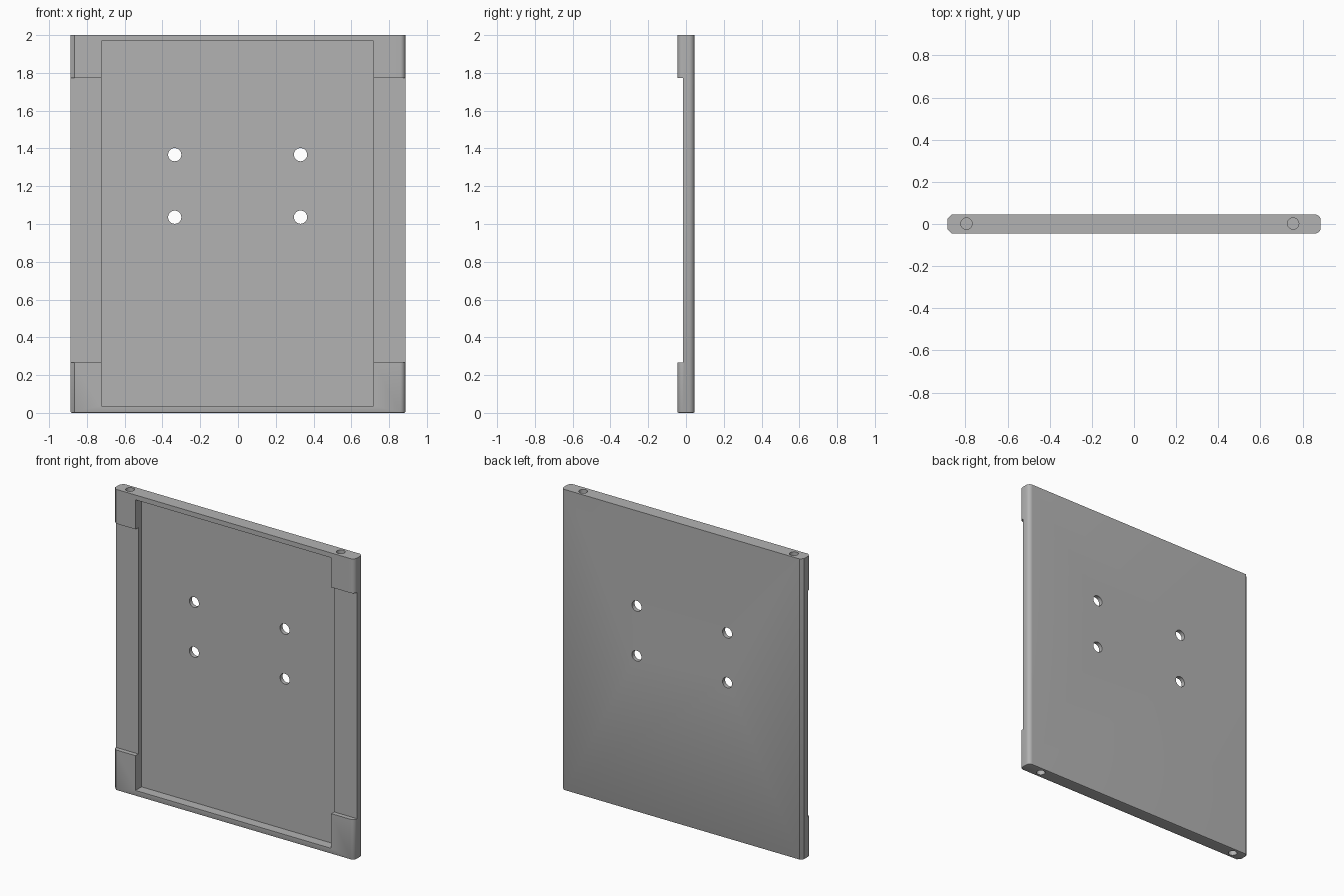
import bpy, bmesh, math

cube = bpy.data.objects.get("Cube")
if cube:
    bpy.data.objects.remove(cube, do_unlink=True)

W, D, H = 0.886, 0.045, 2.0          # half width, half depth, height
CHAMFER, FILLET = 0.02, 0.028
POCKET = (-0.722, 0.717)
RAIL_Z = (0.268, 1.772)

grey = bpy.data.materials.new("plain grey")
grey.use_nodes = True
grey.diffuse_color = (0.45, 0.45, 0.45, 1)
grey.node_tree.nodes["Principled BSDF"].inputs["Base Color"].default_value = (0.45, 0.45, 0.45, 1)


def add_object(name, bm):
    bmesh.ops.recalc_face_normals(bm, faces=bm.faces)
    mesh = bpy.data.meshes.new(name)
    bm.to_mesh(mesh)
    bm.free()
    mesh.materials.append(grey)
    obj = bpy.data.objects.new(name, mesh)
    bpy.context.collection.objects.link(obj)
    return obj


def cut(target, name, bm):
    """Subtract a shape from the target and discard the cutter."""
    cutter = add_object(name, bm)
    cutter.hide_render = True
    mod = target.modifiers.new(name, "BOOLEAN")
    mod.operation, mod.solver, mod.object = "DIFFERENCE", "EXACT", cutter
    bpy.context.view_layer.objects.active = target
    bpy.ops.object.modifier_apply(modifier=mod.name)
    bpy.data.objects.remove(cutter, do_unlink=True)


def box(x, y, z):
    bm = bmesh.new()
    bmesh.ops.create_cube(bm, size=1)
    for v in bm.verts:
        v.co = [r[0] if c < 0 else r[1] for c, r in zip(v.co, (x, y, z))]
    return bm


def rod(centre, radius, length, along_y=False):
    bm = bmesh.new()
    bmesh.ops.create_cone(bm, cap_ends=True, segments=32, radius1=radius,
                          radius2=radius, depth=length)
    for v in bm.verts:
        x, y, z = v.co
        if along_y:
            y, z = -z, y
        v.co = (x + centre[0], y + centre[1], z + centre[2])
    return bm


# Panel: chamfered on one long edge, rounded on the other
arc = [(W - FILLET + FILLET * math.sin(a), D - FILLET + FILLET * math.cos(a))
       for a in (math.pi / 2 * i / 8 for i in range(9))]
back = [(-W, D - CHAMFER), (-W + CHAMFER, D)] + arc
profile = back + [(x, -y) for x, y in reversed(back)]
bm = bmesh.new()
base = bm.faces.new([bm.verts.new((x, y, 0)) for x, y in profile])
ext = bmesh.ops.extrude_face_region(bm, geom=[base])
for v in ext["geom"]:
    if isinstance(v, bmesh.types.BMVert):
        v.co.z = H
# Softened bottom rim
rim = [e for e in bm.edges if all(v.co.z < 0.001 for v in e.verts)]
bmesh.ops.bevel(bm, geom=rim, offset=0.006, segments=2, profile=0.5, affect="EDGES")
panel = add_object("tray_panel", bm)

# Front pocket and the lowered side rails between the corner blocks
cut(panel, "pocket", box(POCKET, (-0.1, 0.018), (0.037, 1.968)))
cut(panel, "left_rail", box((POCKET[1] - 0.05, 1), (-0.1, -0.015), RAIL_Z))
cut(panel, "right_rail", box((-1, POCKET[0] + 0.05), (-0.1, -0.015), RAIL_Z))

# Mounting holes through the panel
for x in (-0.335, 0.331):
    for z in (1.036, 1.367):
        cut(panel, "mounting_hole", rod((x, 0, z), 0.035, 0.4, True))

# Blind pin holes in the top and bottom ends
for x in (-0.795, 0.755):
    for z in (0, H):
        cut(panel, "pin_hole", rod((x, 0.002, z), 0.027, 0.4))

bpy.ops.object.select_all(action="DESELECT")
panel.select_set(True)
bpy.context.view_layer.objects.active = panel
bpy.ops.object.shade_smooth_by_angle(angle=math.radians(30))
